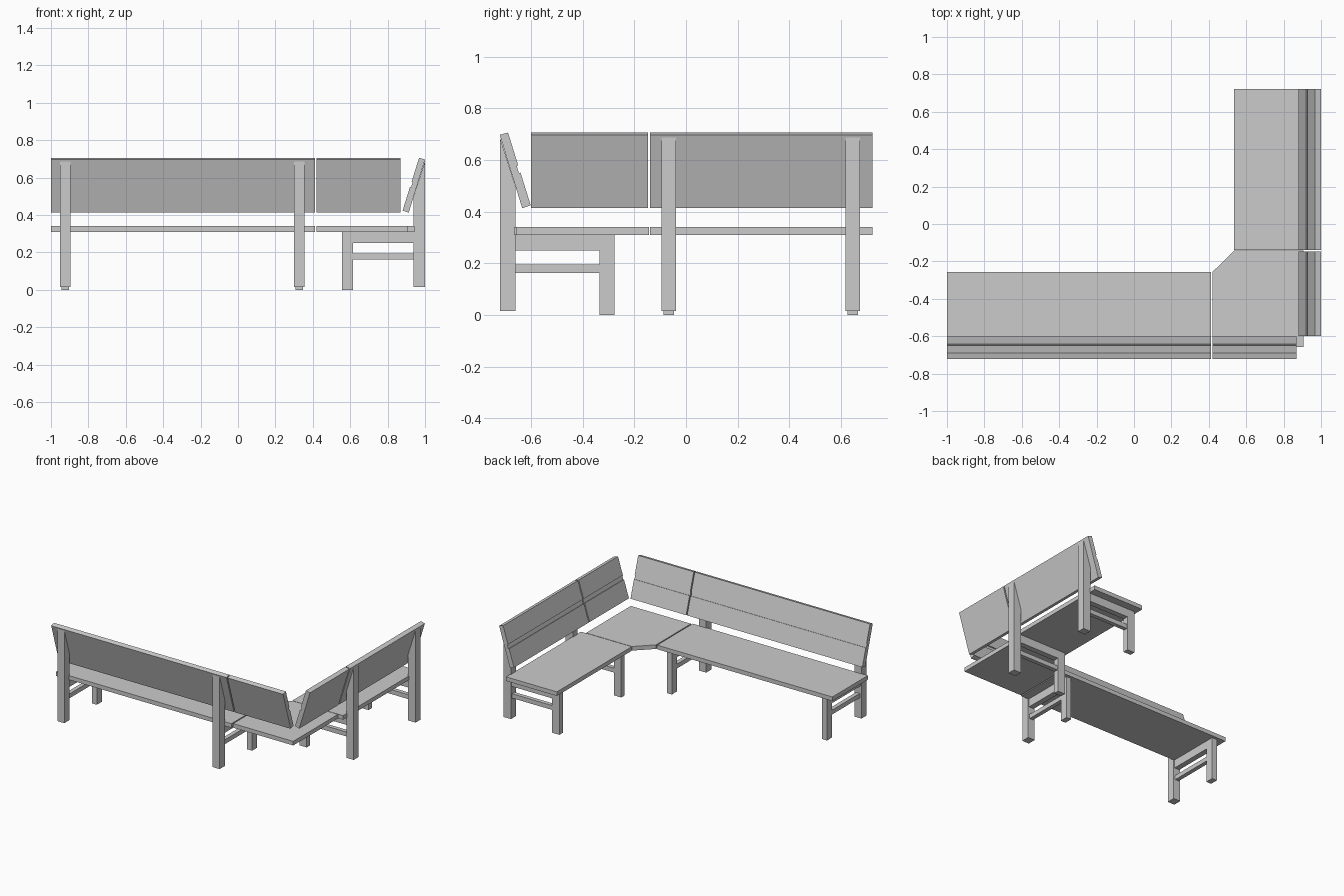
import bpy, bmesh

if "Cube" in bpy.data.objects:
    bpy.data.objects.remove(bpy.data.objects["Cube"])


def long_side(s, d, z):
    return (s, d, z)


def short_side(s, d, z):
    # Same depth profile, turned to run along y
    return (0.279 - d, s, z)


def extrude(name, pts, place_a, place_b):
    """Solid from a 2D outline, placed at two ends."""
    bm = bmesh.new()
    a = [bm.verts.new(place_a(*p)) for p in pts]
    b = [bm.verts.new(place_b(*p)) for p in pts]
    bm.faces.new(a)
    bm.faces.new(b[::-1])
    n = len(pts)
    for i in range(n):
        j = (i + 1) % n
        bm.faces.new((a[i], b[i], b[j], a[j]))
    bmesh.ops.recalc_face_normals(bm, faces=bm.faces)
    me = bpy.data.meshes.new(name)
    bm.to_mesh(me)
    bm.free()
    ob = bpy.data.objects.new(name, me)
    bpy.context.collection.objects.link(ob)
    return ob


def run(name, side, profile, s0, s1):
    """Depth/height profile swept along a bench side."""
    return extrude(name, profile,
                   lambda d, z: side(s0, d, z), lambda d, z: side(s1, d, z))


def rect(d0, d1, z0, z1):
    return [(d0, z0), (d1, z0), (d1, z1), (d0, z1)]


def lerp(p, q, t):
    return (p[0] + (q[0] - p[0]) * t, p[1] + (q[1] - p[1]) * t)


# Tilted backrest outline with a shallow groove along its front face
back_low, front_low = (-0.634, 0.413), (-0.601, 0.424)
front_top, back_top = (-0.689, 0.706), (-0.721, 0.697)
g0, g1 = lerp(front_low, front_top, 0.45), lerp(front_low, front_top, 0.55)
inset = (-0.006, -0.002)
BACKREST = [back_low, front_low, g0,
            (g0[0] + inset[0], g0[1] + inset[1]),
            (g1[0] + inset[0], g1[1] + inset[1]),
            g1, front_top, back_top]
# Back post cut at the top to lie against the backrest
POST = [(-0.72, 0.015), (-0.66, 0.015), (-0.66, 0.497), (-0.72, 0.687)]
SEAT = rect(-0.665, -0.256, 0.31, 0.34)


def leg_frame(prefix, side, s):
    run(prefix + "_back_post", side, POST, s - 0.028, s + 0.028)
    run(prefix + "_front_leg", side, rect(-0.335, -0.276, 0, 0.31), s - 0.02, s + 0.02)
    run(prefix + "_seat_rail", side, rect(-0.66, -0.335, 0.25, 0.31), s - 0.02, s + 0.02)
    run(prefix + "_stretcher", side, rect(-0.66, -0.335, 0.163, 0.195), s - 0.015, s + 0.015)


# Benches: seat span, backrest spans, leg frame positions
for name, side, seat, backs, frames in (
    ("long", long_side, (-1, 0.412), ((-1, 0.412), (0.42, 0.868)), (-0.923, 0.328)),
    ("short", short_side, (-0.139, 0.722), ((-0.6, -0.148), (-0.139, 0.722)), (-0.067, 0.645)),
):
    run(name + "_seat", side, SEAT, *seat)
    for i, span in enumerate(backs):
        run(f"{name}_backrest_{i + 1}", side, BACKREST, *span)
    for i, s in enumerate(frames):
        leg_frame(f"{name}_{i + 1}", side, s)

# Corner seat with chamfered inner corner
corner = [(0.42, -0.657), (0.905, -0.657), (0.905, -0.143),
          (0.535, -0.143), (0.42, -0.256)]
extrude("corner_seat", corner, lambda x, y: (x, y, 0.31), lambda x, y: (x, y, 0.34))
